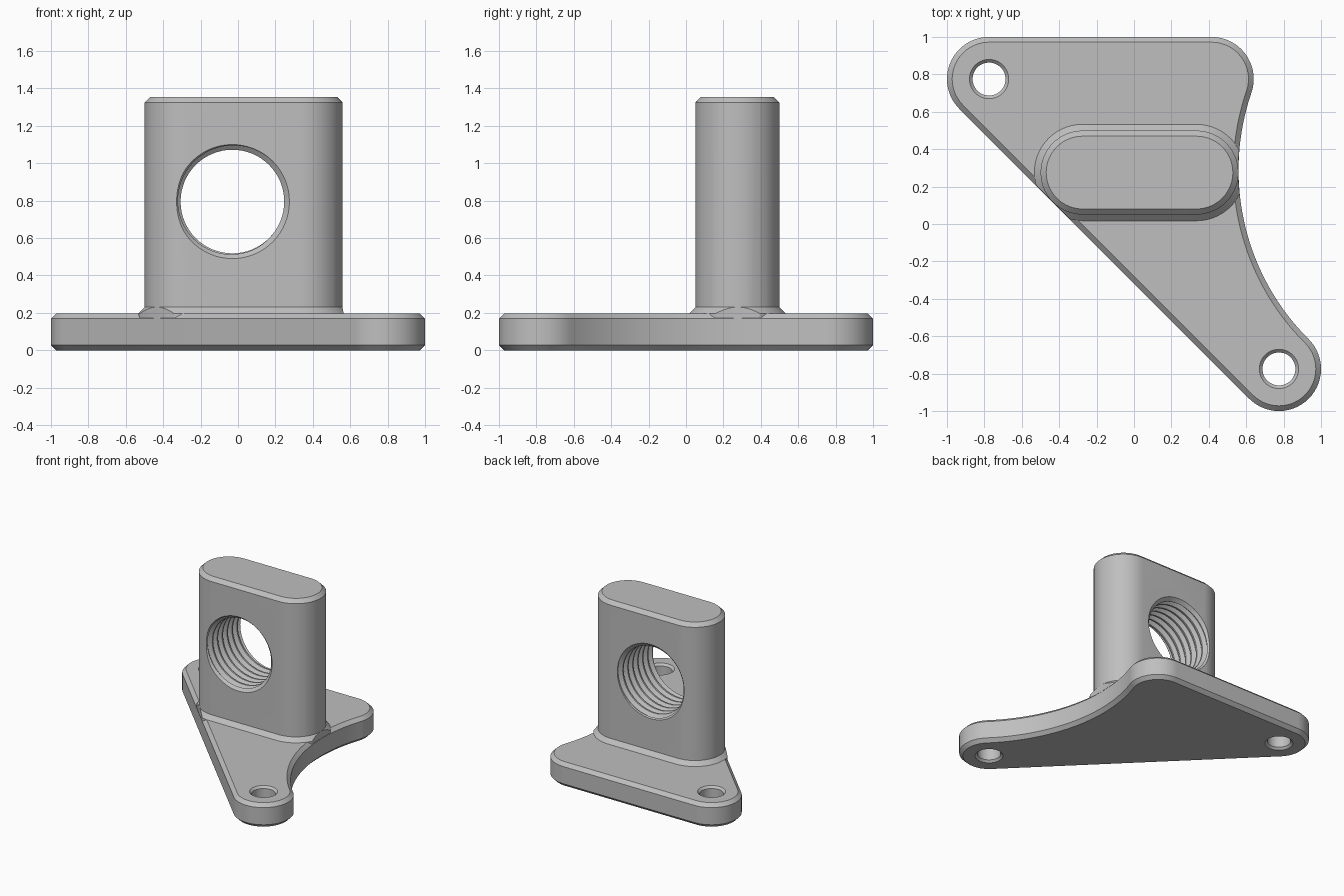
import bpy
import bmesh
from math import atan2, cos, hypot, pi, sin, tau

if "Cube" in bpy.data.objects:
    bpy.data.objects.remove(bpy.data.objects["Cube"], do_unlink=True)

grey = bpy.data.materials.new("Plain grey")
grey.use_nodes = True
grey.diffuse_color = (0.52, 0.52, 0.52, 1)
grey.node_tree.nodes["Principled BSDF"].inputs["Base Color"].default_value = grey.diffuse_color


def finish(name, bm):
    bmesh.ops.recalc_face_normals(bm, faces=bm.faces)
    mesh = bpy.data.meshes.new(name)
    bm.to_mesh(mesh)
    bm.free()
    mesh.materials.append(grey)
    obj = bpy.data.objects.new(name, mesh)
    bpy.context.collection.objects.link(obj)
    return obj


def arc(centre, radius, start, end, steps=28):
    angles = [start + (end - start) * i / steps for i in range(steps + 1)]
    return [(centre[0] + radius * cos(a), centre[1] + radius * sin(a)) for a in angles]


def loft(name, layers, place=lambda u, v, w: (u, v, w)):
    """Closed solid through matching outlines, each given as (points, height)."""
    bm = bmesh.new()
    rings = [[bm.verts.new(place(u, v, h)) for u, v in pts] for pts, h in layers]
    for low, high in zip(rings, rings[1:]):
        for i in range(len(low)):
            bm.faces.new((low[i - 1], low[i], high[i], high[i - 1]))
    bm.faces.new(rings[0])
    bm.faces.new(rings[-1])
    return finish(name, bm)


def combine(target, other, operation):
    mod = target.modifiers.new(operation.title(), "BOOLEAN")
    mod.operation = operation
    mod.solver = "EXACT"
    mod.object = other
    bpy.context.view_layer.objects.active = target
    bpy.ops.object.modifier_apply(modifier=mod.name)
    bpy.data.objects.remove(other, do_unlink=True)


# Plate outline: three rounded corners, one straight diagonal, one hollow side
CORNER = 0.225
BACK_RIGHT, BACK_LEFT, FRONT = (0.415, 0.775), (-0.775, 0.775), (0.775, -0.775)
HOLLOW = (0.595 + 0.974 * 1.275, 0.226 * 1.275)
REACH = hypot(HOLLOW[0] - BACK_RIGHT[0], HOLLOW[1] - BACK_RIGHT[1])


def direction(a, b):
    return atan2(b[1] - a[1], b[0] - a[0])


def plate_outline(inset):
    r = CORNER - inset
    to_back = direction(BACK_RIGHT, HOLLOW)
    to_front = direction(FRONT, HOLLOW)
    return (arc(BACK_RIGHT, r, to_back, pi / 2)
            + arc(BACK_LEFT, r, pi / 2, pi * 1.25)
            + arc(FRONT, r, pi * 1.25, tau + to_front)
            + arc(HOLLOW, REACH - r, pi + to_front, pi + to_back, 48)[1:-1])


def boss_outline(r):
    return (arc((0.334, 0.275), r, -pi / 2, pi / 2)
            + arc((-0.275, 0.275), r, pi / 2, pi * 1.5))


# Base plate with chamfered rims
TOP = 0.197
bracket = loft("mounting_bracket", [
    (plate_outline(0.028), 0), (plate_outline(0), 0.028),
    (plate_outline(0), TOP - 0.028), (plate_outline(0.028), TOP)])

# Sloped foot of the upright, trimmed to the plate edge
foot = loft("upright_foot", [
    (boss_outline(0.258), 0.172), (boss_outline(0.258), TOP), (boss_outline(0.223), 0.232)])
trim = loft("foot_trim", [(plate_outline(0.001), 0.1), (plate_outline(0.001), 0.4)])
combine(foot, trim, "INTERSECT")
combine(bracket, foot, "UNION")

# Upright with a chamfered top
upright = loft("upright", [
    (boss_outline(0.2245), 0.168), (boss_outline(0.2245), 1.325), (boss_outline(0.1945), 1.355)])
combine(bracket, upright, "UNION")

# Countersunk mounting holes
for centre in (BACK_LEFT, FRONT):
    profile = [(0.125, -0.02), (0.088, 0.017), (0.088, TOP - 0.017), (0.125, TOP + 0.02)]
    drill = loft("hole_cutter", [(arc(centre, r, 0, tau, 48)[:-1], z) for r, z in profile])
    combine(bracket, drill, "DIFFERENCE")


# Helical cutter for the threaded bore
BORE = (-0.03, 0.795)
MINOR, MAJOR = 0.277, 0.304


def thread_cutter(pitch=0.064, segments=64, turns=12):
    bm = bmesh.new()
    shape = [(0, MINOR), (0.2, MINOR), (0.54, MAJOR), (0.66, MAJOR)]
    rows = turns * 4
    grid = {}
    for i in range(segments):
        a = tau * i / segments
        for k in range(rows + 1 + (4 if i == 0 else 0)):
            offset, r = shape[k % 4]
            y = -0.12 + pitch * (k // 4 + offset + i / segments)
            grid[k, i] = bm.verts.new((BORE[0] + r * cos(a), y, BORE[1] + r * sin(a)))
    for k in range(rows + 1):
        grid[k, segments] = grid[k + 4, 0]
    for i in range(segments):
        for k in range(rows):
            bm.faces.new((grid[k, i], grid[k + 1, i], grid[k + 1, i + 1], grid[k, i + 1]))
    # Close both spiral ends with fans
    for k, y in ((0, -0.2), (rows, 0.8)):
        rim = [grid[k, i] for i in range(segments)] + [grid[k + j, 0] for j in (4, 3, 2, 1)]
        hub = bm.verts.new((BORE[0], y, BORE[1]))
        for i in range(len(rim)):
            bm.faces.new((rim[i - 1], rim[i], hub))
    return finish("thread_cutter", bm)


combine(bracket, thread_cutter(), "DIFFERENCE")

# Chamfered mouths of the bore, front and back
for face, side in ((0.0505, -1), (0.4995, 1)):
    layers = [(arc(BORE, 0.305 + d, 0, tau, 64)[:-1], face + side * d) for d in (-0.06, 0.03)]
    mouth = loft("mouth_cutter", layers, lambda u, v, w: (u, w, v))
    combine(bracket, mouth, "DIFFERENCE")

# Smooth curves, crisp chamfers
bpy.ops.object.select_all(action="DESELECT")
bracket.select_set(True)
bpy.context.view_layer.objects.active = bracket
bpy.ops.object.shade_smooth_by_angle(angle=pi / 6)
